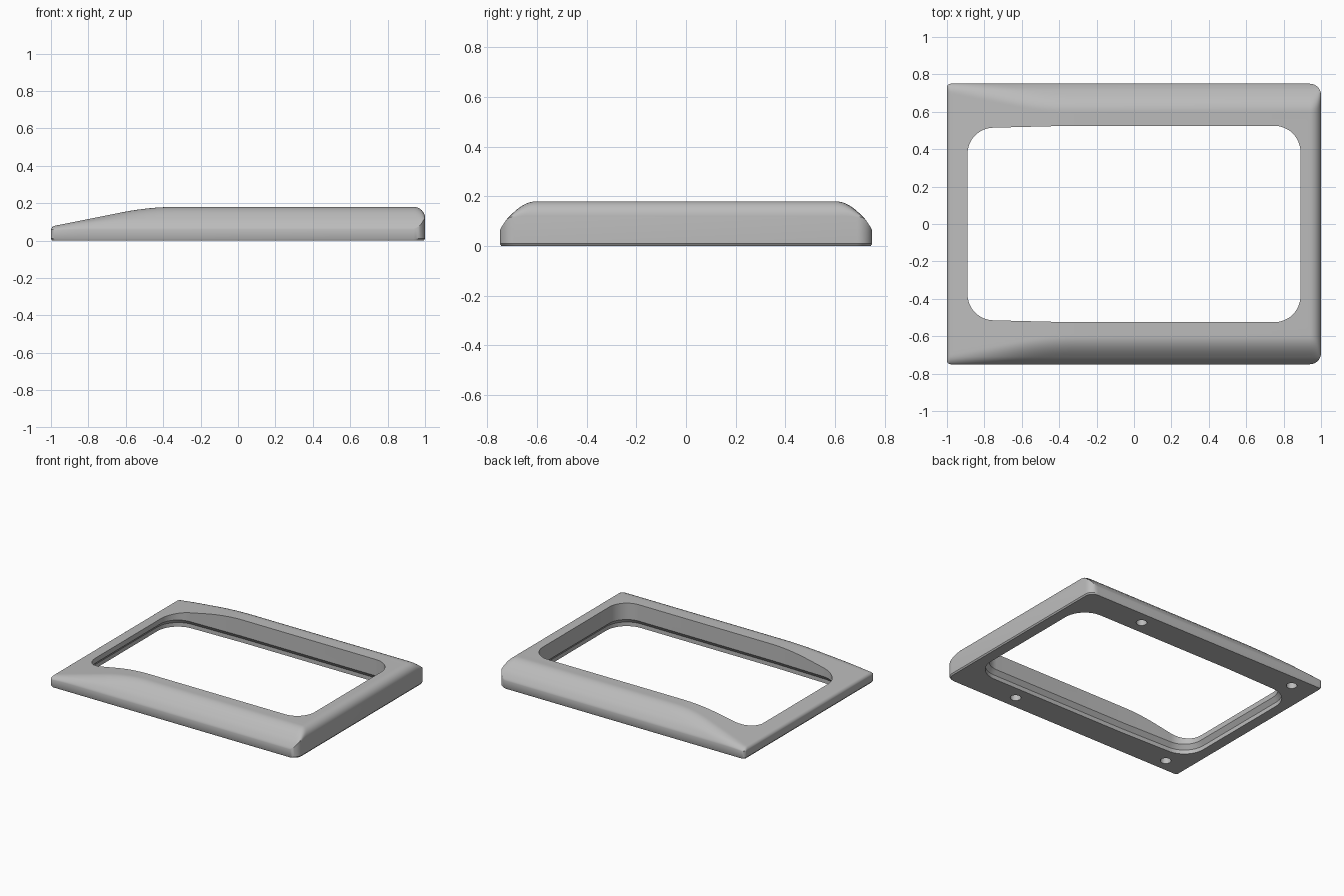
import bpy
import bmesh
from math import sin, cos, pi, sqrt, radians

if "Cube" in bpy.data.objects:
    bpy.data.objects.remove(bpy.data.objects["Cube"], do_unlink=True)

grey = bpy.data.materials.new("light grey plastic")
grey.use_nodes = True
tone = (0.5, 0.5, 0.5, 1)
grey.diffuse_color = tone
grey.node_tree.nodes["Principled BSDF"].inputs["Base Color"].default_value = tone


def make_object(name, bm):
    bmesh.ops.recalc_face_normals(bm, faces=bm.faces)
    mesh = bpy.data.meshes.new(name)
    bm.to_mesh(mesh)
    bm.free()
    mesh.materials.append(grey)
    obj = bpy.data.objects.new(name, mesh)
    bpy.context.collection.objects.link(obj)
    return obj


def bridge(bm, a, b):
    n = len(a)
    for i in range(n):
        j = (i + 1) % n
        bm.faces.new((a[i], a[j], b[j], b[i]))


def soft_min(a, b, k):
    t = max(k - abs(a - b), 0) / k
    return min(a, b) - t * t * k / 4


def ridge(x):
    """Height of the top along x: a ramp easing into a level run."""
    return soft_min(0.18, 0.155 + 0.2 * (x + 0.6), 0.03)


def shoulder(d):
    """Height of the sloping side at distance d in from the outer wall."""
    return 0.08 + d - 0.02 * (1 - sqrt(min(d / 0.03, 1)))


# Stations along x: position, half width, top height, with rounded ends
stations = []
steps = 8
for i in range(steps + 1):
    t = pi / 2 * i / steps
    x, r = -0.98 - 0.02 * cos(t), 0.02
    stations.append((x, 0.75 - r + r * sin(t), ridge(x) - r + r * sin(t)))
for i in range(1, 40):
    x = -0.98 + 0.7 * i / 39
    stations.append((x, 0.75, ridge(x)))
for i in range(steps + 1):
    t, r = pi / 2 * i / steps, 0.06
    stations.append((1 - r + r * sin(t), 0.75 - r + r * cos(t), 0.18 - r + r * cos(t)))

# Frame body: lofted cross-sections
insets = [0, 0.002, 0.006, 0.012, 0.02, 0.03] + [0.03 + 0.01 * i for i in range(1, 16)]
bm = bmesh.new()
rings = []
for x, w, top in stations:
    half = []
    for d in insets:
        y = w - d
        half.append((y, soft_min(top, shoulder(0.75 - y), 0.05)))
    outline = [(w, 0.01)] + half
    outline += [(-y, z) for y, z in reversed(outline)]
    ring = [bm.verts.new((x, y, z)) for y, z in outline]
    ring += [bm.verts.new((x * 0.993, s * w * 0.993, 0)) for s in (-1, 1)]
    rings.append(ring)
for a, b in zip(rings, rings[1:]):
    bridge(bm, a, b)
for ring in (rings[0], rings[-1]):
    bm.faces.new(ring[:-2])
    bm.faces.new((ring[-3], ring[-2], ring[-1], ring[0]))
frame = make_object("frame", bm)


# Window cutter: rounded opening with a wider rebate underneath
def window_outline(grow):
    pts = []
    corners = ((0.75, 0.385, 0), (-0.75, 0.375, 1), (-0.75, -0.375, 2), (0.75, -0.385, 3))
    for cx, cy, quarter in corners:
        if quarter == 1:
            pts.append((-0.35, 0.525 + grow))
        for i in range(13):
            t = pi / 2 * (quarter + i / 12)
            pts.append((cx + (0.14 + grow) * cos(t), cy + (0.14 + grow) * sin(t)))
        if quarter == 2:
            pts.append((-0.35, -0.525 - grow))
    return pts


bm = bmesh.new()
loops = [[bm.verts.new((x, y, z)) for x, y in window_outline(grow)]
         for z, grow in ((-0.05, 0.025), (0.03, 0.025), (0.06, 0), (0.4, 0))]
for a, b in zip(loops, loops[1:]):
    bridge(bm, a, b)
bm.faces.new(loops[0])
bm.faces.new(loops[-1])
window_cutter = make_object("window_cutter", bm)

# Screw hole cutters in the underside
bm = bmesh.new()
for x in (-0.82, 0.48):
    for y in (-0.65, 0.65):
        made = bmesh.ops.create_cone(bm, cap_ends=True, segments=24, radius1=0.036,
                                     radius2=0.036, depth=0.14)
        bmesh.ops.translate(bm, verts=made["verts"], vec=(x, y, 0))
hole_cutter = make_object("screw_hole_cutter", bm)

# Cut the openings and shade
bpy.ops.object.select_all(action="DESELECT")
frame.select_set(True)
bpy.context.view_layer.objects.active = frame
for cutter in (window_cutter, hole_cutter):
    mod = frame.modifiers.new(cutter.name, "BOOLEAN")
    mod.operation = "DIFFERENCE"
    mod.solver = "EXACT"
    mod.object = cutter
    bpy.ops.object.modifier_apply(modifier=mod.name)
    bpy.data.objects.remove(cutter, do_unlink=True)
bpy.ops.object.shade_smooth_by_angle(angle=radians(32))
